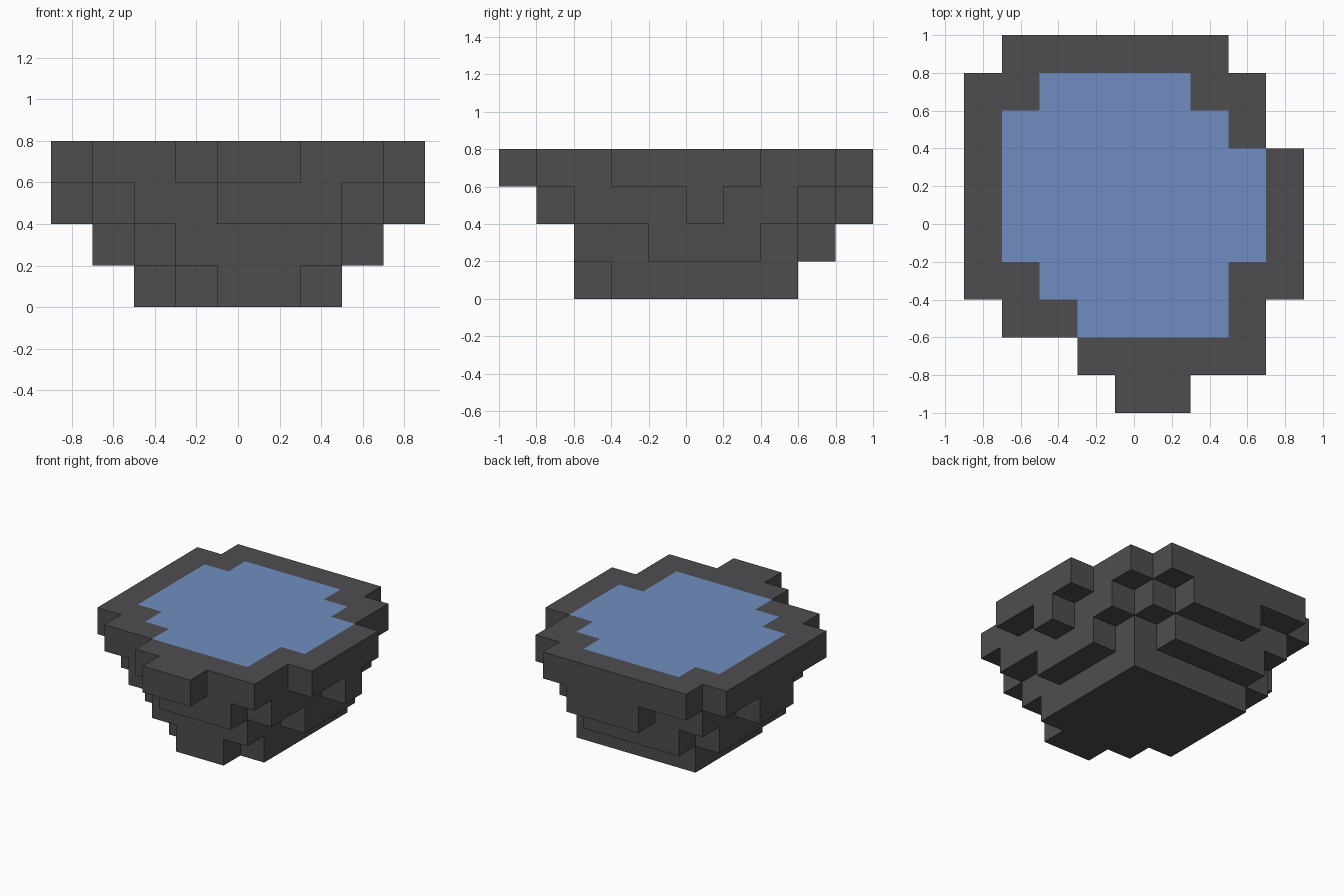
import bpy
import bmesh
from mathutils import Vector

if "Cube" in bpy.data.objects:
    bpy.data.objects.remove(bpy.data.objects["Cube"], do_unlink=True)

CELL = 0.2
ORIGIN = Vector((-0.9, -1.0, 0.0))

# Each tier: (first row, last row, first column, last column), in cells, from the front
FOOT = [(2, 3, 4, 6), (3, 4, 3, 7), (4, 8, 2, 7)]
WAIST = [(2, 3, 3, 7), (3, 4, 2, 7), (4, 7, 1, 8), (7, 8, 1, 7), (8, 9, 2, 6)]
SHOULDER = [(1, 2, 4, 7), (2, 3, 2, 8), (3, 5, 1, 8), (5, 6, 0, 9),
            (6, 7, 0, 8), (7, 8, 1, 8), (8, 9, 1, 7), (9, 10, 3, 6)]
RIM = [(0, 1, 4, 6), (1, 2, 3, 8), (2, 3, 1, 8), (3, 7, 0, 9), (7, 9, 0, 8), (9, 10, 1, 7)]
POOL = WAIST  # the pool has the same outline as the waist tier


def cells(rows):
    return {(x, y) for y0, y1, x0, x1 in rows for y in range(y0, y1) for x in range(x0, x1)}


def material(name, color):
    mat = bpy.data.materials.new(name)
    mat.use_nodes = True
    mat.diffuse_color = color
    mat.node_tree.nodes["Principled BSDF"].inputs["Base Color"].default_value = color
    return mat


def add_face(bm, cell, axis, side):
    """Add one side of a cell, wound so that it faces outwards."""
    u, v = (axis + 1) % 3, (axis + 2) % 3
    corners = [(0, 0), (1, 0), (1, 1), (0, 1)]
    verts = []
    for a, b in corners if side else reversed(corners):
        p = Vector(cell)
        p[axis] += side
        p[u] += a
        p[v] += b
        verts.append(bm.verts.new(ORIGIN + p * CELL))
    bm.faces.new(verts)


def finish(bm, name, mat):
    """Weld the cells, merge flat areas and make an object."""
    bmesh.ops.remove_doubles(bm, verts=bm.verts, dist=0.001)
    bmesh.ops.dissolve_limit(bm, angle_limit=0.01, verts=bm.verts, edges=bm.edges)
    bmesh.ops.triangulate(bm, faces=[f for f in bm.faces if len(f.verts) > 4])
    mesh = bpy.data.meshes.new(name)
    bm.to_mesh(mesh)
    bm.free()
    mesh.materials.append(mat)
    bpy.context.collection.objects.link(bpy.data.objects.new(name, mesh))


# Solid cells of the whole rock
solid = {(x, y, z) for z, tier in enumerate((FOOT, WAIST, SHOULDER, RIM)) for x, y in cells(tier)}
pool = {(x, y, 3) for x, y in cells(POOL)}

rock_mesh, water_mesh = bmesh.new(), bmesh.new()
for cell in sorted(solid):
    for axis in range(3):
        for side in (0, 1):
            neighbour = list(cell)
            neighbour[axis] += 2 * side - 1
            if tuple(neighbour) in solid:
                continue
            is_water = axis == 2 and side == 1 and cell in pool
            add_face(water_mesh if is_water else rock_mesh, cell, axis, side)

# Stepped rock basin and the pool flush with its rim
finish(rock_mesh, "rock_basin", material("dark_stone", (0.076, 0.073, 0.078, 1)))
finish(water_mesh, "water_surface", material("pool_blue", (0.162, 0.270, 0.527, 1)))
